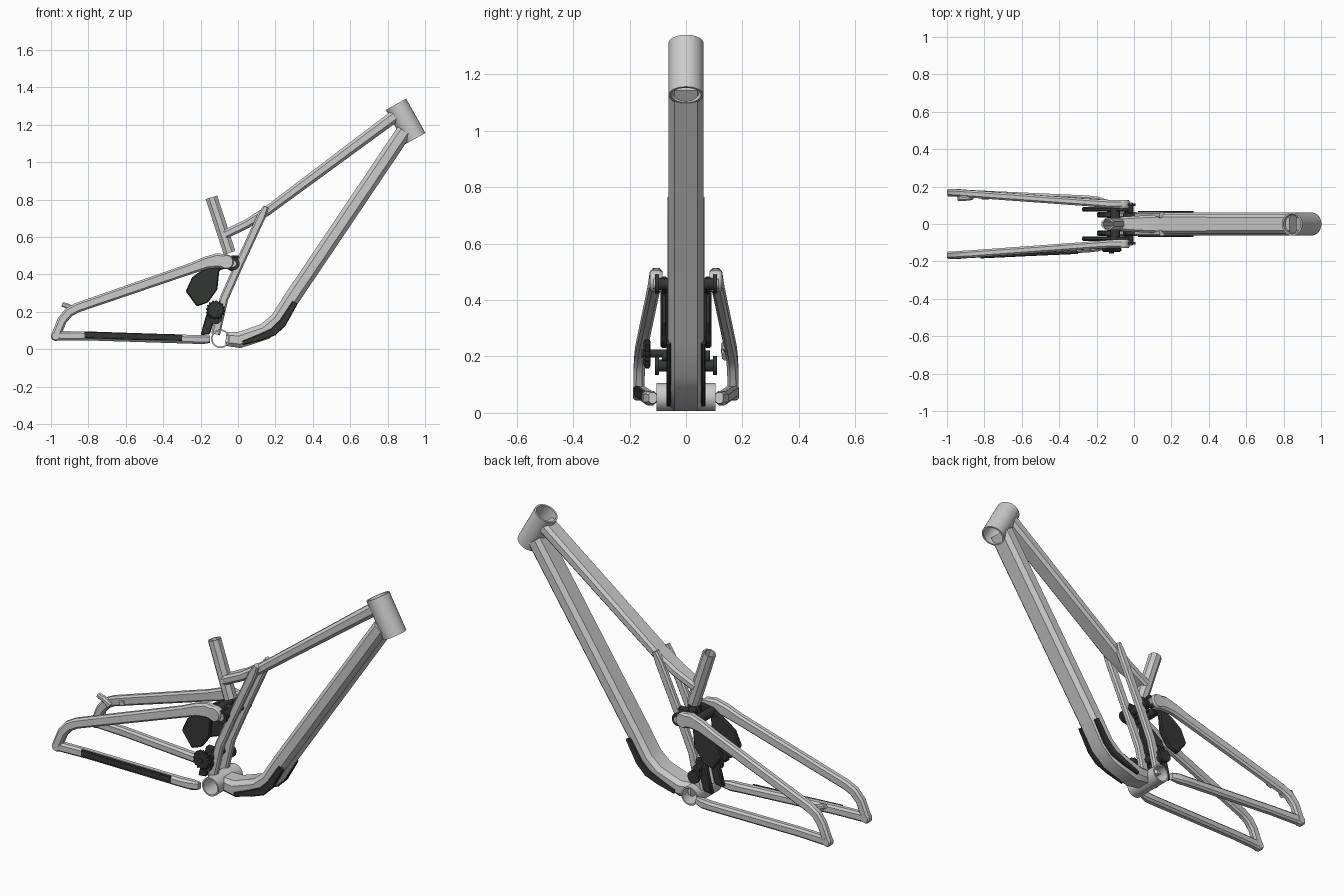
import bpy, bmesh, math
from mathutils import Vector

dark = bpy.data.materials.new("dark_rubber")
dark.diffuse_color = (0.035, 0.038, 0.036, 1)


def finish(name, bm, mat=None, angle=28):
    bmesh.ops.recalc_face_normals(bm, faces=bm.faces)
    me = bpy.data.meshes.new(name)
    bm.to_mesh(me)
    bm.free()
    for p in me.polygons:
        p.use_smooth = True
    me.set_sharp_from_angle(angle=math.radians(angle))
    if mat:
        me.materials.append(mat)
    ob = bpy.data.objects.new(name, me)
    bpy.context.collection.objects.link(ob)
    return ob


def sweep(name, pts, mat=None, side=1, chamfer=0.25):
    """Chamfered box section along points (x, y, z, height, width)."""
    bm = bmesh.new()
    flat = [Vector((p[0], p[2])) for p in pts]
    rings = []
    for i, (x, y, z, h, w) in enumerate(pts):
        d0 = (flat[i] - flat[max(i - 1, 0)]).normalized()
        d1 = (flat[min(i + 1, len(pts) - 1)] - flat[i]).normalized()
        t = (d0 + d1).normalized()
        grow = 1 / max(t.dot(d1 if d1.length else d0), 0.6)
        n = Vector((-t.y, t.x)) * grow
        a, b, c = h / 2, w / 2, chamfer * min(h, w)
        sec = [(a, b - c), (a - c, b), (c - a, b), (-a, b - c),
               (-a, c - b), (c - a, -b), (a - c, -b), (a, c - b)]
        rings.append([bm.verts.new((x + n.x * u, side * (y + v), z + n.y * u)) for u, v in sec])
    for r, s in zip(rings, rings[1:]):
        for k in range(8):
            bm.faces.new((r[k], r[k - 1], s[k - 1], s[k]))
    bm.faces.new(rings[0])
    bm.faces.new(rings[-1])
    return finish(name, bm, mat)


def lathe(name, p0, p1, profile, segs=32, mat=None, closed=False, gear=0):
    """Turn (fraction along axis, radius) pairs around the axis p0-p1."""
    bm = bmesh.new()
    p0, p1 = Vector(p0), Vector(p1)
    ax = (p1 - p0).normalized()
    u = Vector((0, 1, 0)) if abs(ax.y) < 0.9 else Vector((1, 0, 0))
    v = ax.cross(u)
    rings = []
    for f, r in profile:
        ring = []
        for k in range(segs):
            a = 2 * math.pi * (k + 0.5) / segs
            rr = r - (gear if k % 4 > 1 else 0)
            ring.append(bm.verts.new(p0.lerp(p1, f) + (u * math.cos(a) + v * math.sin(a)) * rr))
        rings.append(ring)
    pairs = list(zip(rings, rings[1:]))
    if closed:
        pairs.append((rings[-1], rings[0]))
    else:
        bm.faces.new(rings[0])
        bm.faces.new(rings[-1])
    for r, s in pairs:
        for k in range(segs):
            bm.faces.new((r[k], r[k - 1], s[k - 1], s[k]))
    return finish(name, bm, mat)


def pipe(name, p0, p1, ro, ri, segs=32):
    return lathe(name, p0, p1, [(0, ri), (0, ro), (1, ro), (1, ri)], segs, closed=True)


def plate(name, outline, y0, y1, mat=None, bevel=0.006):
    """Flat plate from an x/z outline with softened edges."""
    bm = bmesh.new()
    f = bm.faces.new([bm.verts.new((x, y0, z)) for x, z in outline])
    r = bmesh.ops.extrude_face_region(bm, geom=[f])
    for e in r["geom"]:
        if isinstance(e, bmesh.types.BMVert):
            e.co.y = y1
    ob = finish(name, bm, mat)
    m = ob.modifiers.new("edge", "BEVEL")
    m.width = bevel
    m.segments = 1
    return ob


# Main frame
pipe("head_tube", (0.845, 0, 1.31), (0.948, 0, 1.126), 0.062, 0.053, 48)
pipe("bottom_bracket_shell", (-0.094, -0.105, 0.056), (-0.094, 0.105, 0.056), 0.05, 0.042, 40)
sweep("down_tube", [(0.89, 0, 1.166, 0.085, 0.125), (0.283, 0, 0.265, 0.085, 0.125),
                    (0.215, 0, 0.155, 0.088, 0.125), (0.145, 0, 0.095, 0.088, 0.125),
                    (0.008, 0, 0.049, 0.085, 0.125), (-0.065, 0, 0.056, 0.075, 0.11)])
sweep("top_tube", [(0.85, 0, 1.255, 0.066, 0.1), (0.16, 0, 0.742, 0.05, 0.1),
                   (0.05, 0, 0.672, 0.048, 0.09), (-0.07, 0, 0.613, 0.048, 0.075)])
pipe("seat_tube", (-0.142, 0, 0.812), (-0.045, 0, 0.515), 0.035, 0.027, 8)

for s, tag in ((-1, "right"), (1, "left")):
    # Side struts from the top tube to the bottom bracket
    sweep("seat_strut_" + tag, [(0.15, 0.048, 0.762, 0.03, 0.034), (0.125, 0.048, 0.71, 0.046, 0.034),
                                (0.0, 0.048, 0.44, 0.046, 0.034), (-0.075, 0.048, 0.27, 0.046, 0.034),
                                (-0.12, 0.048, 0.08, 0.048, 0.034)], side=s)
    # Rear triangle
    sweep("seat_stay_" + tag, [(-0.06, 0.106, 0.467, 0.076, 0.044), (-0.11, 0.106, 0.474, 0.078, 0.044),
                               (-0.17, 0.11, 0.462, 0.066, 0.042), (-0.25, 0.116, 0.432, 0.058, 0.04),
                               (-0.86, 0.16, 0.222, 0.052, 0.04), (-0.905, 0.163, 0.197, 0.052, 0.04),
                               (-0.94, 0.166, 0.155, 0.05, 0.04), (-0.974, 0.167, 0.072, 0.05, 0.04)], side=s)
    lathe("stay_pivot_end_" + tag, (-0.062, s * 0.084, 0.467), (-0.062, s * 0.128, 0.467),
          [(0, 0.034), (0.2, 0.039), (0.8, 0.039), (1, 0.034)])
    sweep("chain_stay_" + tag, [(-0.974, 0.167, 0.072, 0.05, 0.04), (-0.8, 0.158, 0.071, 0.048, 0.04),
                                (-0.25, 0.13, 0.053, 0.047, 0.045), (-0.19, 0.125, 0.052, 0.05, 0.042),
                                (-0.15, 0.118, 0.053, 0.038, 0.026)], side=s)
    lathe("dropout_" + tag, (-0.974, s * 0.147, 0.07), (-0.974, s * 0.187, 0.07),
          [(0, 0.02), (0.2, 0.026), (0.8, 0.026), (1, 0.02)], 24)
    # Down tube guards
    sweep("down_tube_guard_" + tag, [(0.025, 0.062, 0.033, 0.022, 0.016), (0.12, 0.062, 0.064, 0.036, 0.016),
                                     (0.19, 0.062, 0.093, 0.042, 0.016), (0.238, 0.062, 0.14, 0.042, 0.016),
                                     (0.305, 0.062, 0.25, 0.032, 0.016)], dark, s)
    # Suspension links
    plate("rocker_plate_" + tag, [(-0.245, 0.385), (-0.19, 0.425), (-0.1, 0.475), (-0.03, 0.485), (-0.015, 0.46),
                                  (-0.05, 0.44), (-0.1, 0.42), (-0.11, 0.32), (-0.16, 0.25), (-0.22, 0.228),
                                  (-0.28, 0.31)], s * 0.066, s * 0.09, dark)
    plate("lower_link_" + tag, [(-0.15, 0.25), (-0.1, 0.25), (-0.09, 0.2), (-0.125, 0.16), (-0.15, 0.08),
                                (-0.2, 0.075), (-0.18, 0.15)], s * 0.035, s * 0.063, dark)
    # Pivot spools
    for nm, x, z in (("upper", -0.025, 0.457), ("lower", -0.12, 0.168)):
        lathe(f"{nm}_pivot_{tag}", (x, s * 0.05, z), (x, s * 0.11, z),
              [(0, 0.03), (0.15, 0.03), (0.15, 0.022), (0.75, 0.022), (0.75, 0.034), (1, 0.034)], 28, dark)
    lathe("upper_pivot_cap_" + tag, (-0.025, s * 0.108, 0.457), (-0.025, s * 0.115, 0.457),
          [(0, 0.02), (1, 0.017)], 20)
    plate("pivot_bracket_" + tag, [(-0.06, 0.43), (-0.04, 0.5), (0.01, 0.5), (0.02, 0.46), (-0.02, 0.41)],
          s * 0.03, s * 0.062, dark)

# Cross axles
for nm, x, z, r in (("upper", -0.025, 0.457, 0.022), ("rocker", -0.1, 0.45, 0.025), ("lower", -0.12, 0.2, 0.022)):
    lathe(nm + "_axle", (x, -0.085, z), (x, 0.085, z), [(0, r), (1, r)], 24, dark)

# Toothed idler wheel on the drive side
lathe("idler_wheel", (-0.12, -0.15, 0.21), (-0.12, -0.125, 0.21),
      [(0, 0.03), (0, 0.042), (0.25, 0.052), (0.75, 0.052), (1, 0.042)], 64, dark, gear=0.006)
lathe("idler_axle", (-0.12, -0.157, 0.21), (-0.12, -0.06, 0.21), [(0, 0.014), (1, 0.014)], 20, dark)

# Chain stay guard on the drive side
sweep("chain_stay_guard", [(-0.82, 0.176, 0.077, 0.036, 0.016), (-0.55, 0.163, 0.068, 0.036, 0.016),
                           (-0.30, 0.152, 0.062, 0.034, 0.016)], dark, -1)

# Brake mount tabs on the non-drive side
sweep("brake_mount", [(-0.87, 0.143, 0.2, 0.035, 0.03), (-0.905, 0.138, 0.228, 0.028, 0.028),
                      (-0.94, 0.138, 0.24, 0.024, 0.028)])
sweep("brake_mount_front", [(-0.81, 0.142, 0.23, 0.03, 0.024), (-0.78, 0.14, 0.24, 0.03, 0.02)])
